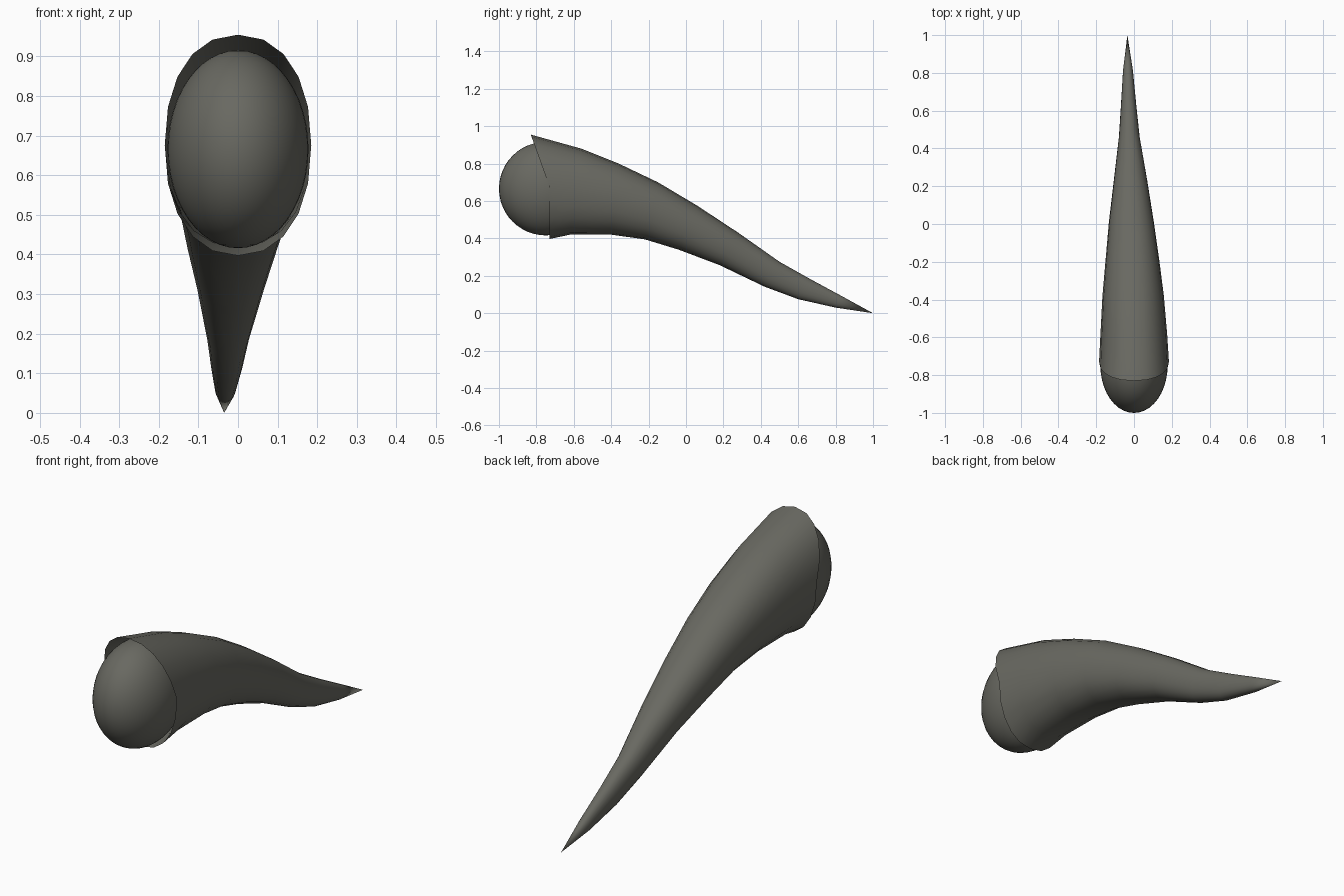
import bpy, bmesh
from math import sin, cos, pi, copysign

default = bpy.data.objects.get("Cube")
if default:
    bpy.data.objects.remove(default, do_unlink=True)

# Single warm grey material
grey = bpy.data.materials.new("warm_grey")
grey.use_nodes = True
colour = (0.14, 0.14, 0.12, 1)
grey.diffuse_color = colour
bsdf = grey.node_tree.nodes["Principled BSDF"]
bsdf.inputs["Base Color"].default_value = colour
bsdf.inputs["Roughness"].default_value = 0.8


def rounded(v, power=0.9):
    """Slightly squared-off circle coordinate."""
    return copysign(abs(v) ** power, v)


def finish(bm, name, angle):
    bmesh.ops.recalc_face_normals(bm, faces=bm.faces)
    mesh = bpy.data.meshes.new(name)
    bm.to_mesh(mesh)
    bm.free()
    mesh.materials.append(grey)
    obj = bpy.data.objects.new(name, mesh)
    bpy.context.collection.objects.link(obj)
    bpy.ops.object.select_all(action="DESELECT")
    obj.select_set(True)
    bpy.context.view_layer.objects.active = obj
    bpy.ops.object.shade_smooth_by_angle(angle=angle)
    return obj


# Curved horn: each section is top (y, z), bottom (y, z), low x, high x
sections = [
    ((-0.83, 0.955), (-0.73, 0.397), -0.185, 0.185),
    ((-0.56, 0.88), (-0.62, 0.42), -0.178, 0.176),
    ((-0.36, 0.80), (-0.40, 0.42), -0.167, 0.158),
    ((-0.15, 0.70), (-0.22, 0.395), -0.150, 0.133),
    ((0.06, 0.575), (-0.04, 0.34), -0.133, 0.105),
    ((0.28, 0.43), (0.18, 0.257), -0.107, 0.070),
    ((0.50, 0.275), (0.42, 0.142), -0.080, 0.030),
    ((0.66, 0.185), (0.60, 0.075), -0.069, 0.012),
    ((0.83, 0.093), (0.80, 0.030), -0.058, -0.006),
]
SIDES = 20
bm = bmesh.new()
rings = []
for i, (top, bottom, x0, x1) in enumerate(sections):
    mid_y = bottom[0] if i == 0 else (top[0] + bottom[0]) / 2
    mid_z = (top[1] + bottom[1]) / 2
    ring = []
    for k in range(SIDES):
        a = 2 * pi * k / SIDES
        c, s = rounded(cos(a)), rounded(sin(a))
        end = top if s > 0 else bottom
        ring.append(bm.verts.new((
            (x0 + x1) / 2 + c * (x1 - x0) / 2,
            mid_y + abs(s) * (end[0] - mid_y),
            mid_z + abs(s) * (end[1] - mid_z))))
    rings.append(ring)
for a, b in zip(rings, rings[1:]):
    for k in range(SIDES):
        n = (k + 1) % SIDES
        bm.faces.new((a[k], a[n], b[n], b[k]))
tip = bm.verts.new((-0.035, 1.0, 0.0))
for k in range(SIDES):
    bm.faces.new((rings[-1][k], rings[-1][(k + 1) % SIDES], tip))
finish(bm, "curved_horn", 0.7)

# Rounded bulb seated in the open end
bm = bmesh.new()
bmesh.ops.create_uvsphere(bm, u_segments=40, v_segments=24, radius=1)
bmesh.ops.scale(bm, vec=(0.178, 0.25, 0.25), verts=bm.verts)
bmesh.ops.translate(bm, vec=(0, -0.75, 0.666), verts=bm.verts)
finish(bm, "base_bulb", 0.7)
